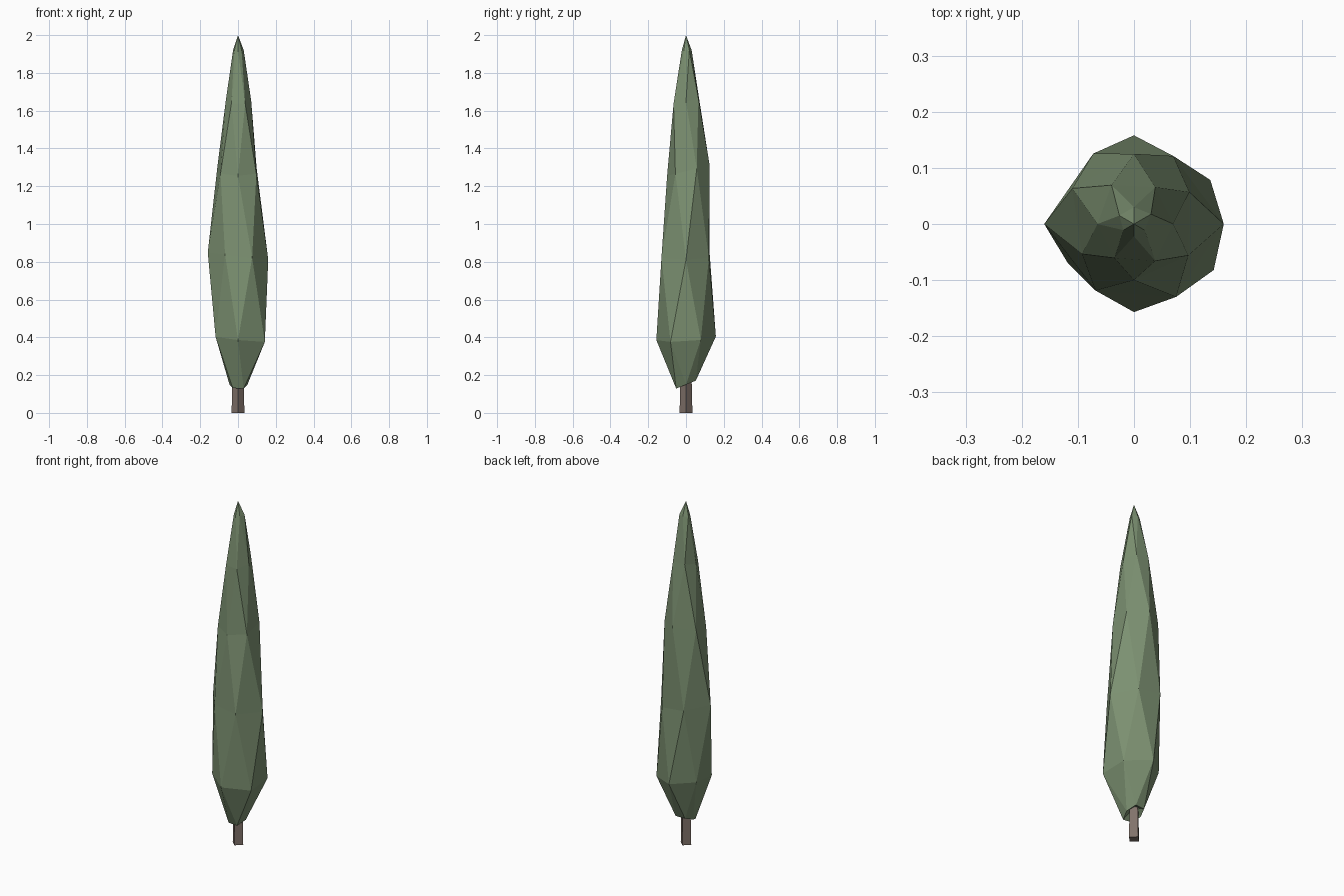
import bpy
import bmesh
from math import cos, sin, radians

cube = bpy.data.objects.get("Cube")
if cube:
    bpy.data.objects.remove(cube)


def make_material(name, color):
    mat = bpy.data.materials.new(name)
    mat.use_nodes = True
    mat.diffuse_color = color
    mat.node_tree.nodes["Principled BSDF"].inputs["Base Color"].default_value = color
    return mat


def make_object(name, bm, mat):
    bmesh.ops.recalc_face_normals(bm, faces=bm.faces)
    mesh = bpy.data.meshes.new(name)
    bm.to_mesh(mesh)
    bm.free()
    mesh.materials.append(mat)
    obj = bpy.data.objects.new(name, mesh)
    bpy.context.collection.objects.link(obj)
    return obj


leaf_green = make_material("muted leaf green", (0.20, 0.28, 0.165, 1))
bark_brown = make_material("grey brown bark", (0.22, 0.17, 0.145, 1))

# Foliage: staggered six-sided rings, each with height, tilt along x and y, and radii
RINGS = [
    (0.15, 0, 0.4, (0.05, 0.06, 0.055, 0.045, 0.055, 0.06)),
    (0.395, -0.1, 0.06, (0.157, 0.158, 0.13, 0.137, 0.157, 0.164)),
    (0.83, -0.12, 0, (0.16, 0.14, 0.145, 0.16, 0.137, 0.15)),
    (1.28, 0, 0.25, (0.114, 0.125, 0.127, 0.107, 0.1, 0.112)),
    (1.65, 0, 0.2, (0.07, 0.076, 0.08, 0.065, 0.07, 0.076)),
    (1.92, 0, 0, (0.035, 0.03, 0.03, 0.022, 0.022, 0.022)),
]
bm = bmesh.new()
rings = []
for level, (height, tilt_x, tilt_y, radii) in enumerate(RINGS):
    ring = []
    for side, radius in enumerate(radii):
        angle = radians(60 * side + 30 * (level % 2))
        x, y = radius * cos(angle), radius * sin(angle)
        ring.append(bm.verts.new((x, y, height + tilt_x * x + tilt_y * y)))
    rings.append(ring)

# Zigzag triangles between neighbouring rings
for level, (low, high) in enumerate(zip(rings, rings[1:])):
    shift = level % 2
    for i in range(6):
        j = (i + 1) % 6
        if shift:
            bm.faces.new((low[i], low[j], high[j]))
            bm.faces.new((low[i], high[j], high[i]))
        else:
            bm.faces.new((low[i], low[j], high[i]))
            bm.faces.new((low[j], high[j], high[i]))

# Pointed top and hollow underside
tip = bm.verts.new((0, 0, 2))
root = bm.verts.new((0, 0, 0.19))
for i in range(6):
    j = (i + 1) % 6
    bm.faces.new((rings[-1][i], rings[-1][j], tip))
    bm.faces.new((rings[0][j], rings[0][i], root))
make_object("foliage", bm, leaf_green)

# Trunk: slightly tapered four-sided post with corners on the axes
bm = bmesh.new()
bmesh.ops.create_cone(bm, cap_ends=True, segments=4, radius1=0.034,
                      radius2=0.028, depth=0.26)
bmesh.ops.translate(bm, verts=bm.verts, vec=(0, 0, 0.13))
make_object("trunk", bm, bark_brown)
